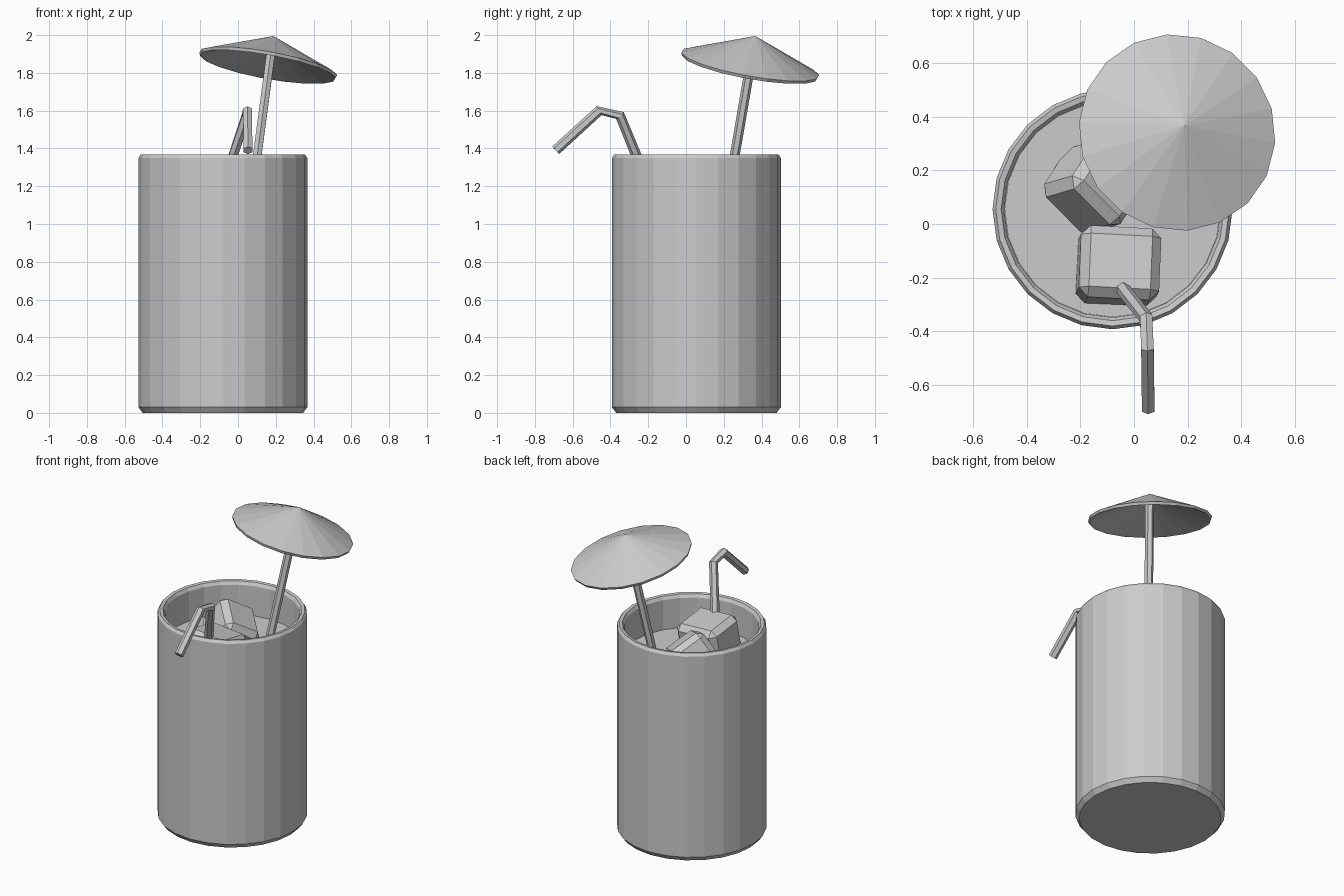
import bpy, bmesh, math
from mathutils import Vector, Euler

if "Cube" in bpy.data.objects:
    bpy.data.objects.remove(bpy.data.objects["Cube"])


def finish(name, bm, loc=(0, 0, 0), rot=None):
    bmesh.ops.recalc_face_normals(bm, faces=bm.faces)
    me = bpy.data.meshes.new(name)
    bm.to_mesh(me)
    bm.free()
    ob = bpy.data.objects.new(name, me)
    ob.location = loc
    if rot is not None:
        ob.rotation_euler = rot
    bpy.context.collection.objects.link(ob)
    return ob


def lathe(name, profile, sides, loc, rot=None):
    """Revolve (radius, z) points about z; radius 0 becomes a pole."""
    bm = bmesh.new()
    rings = []
    for r, z in profile:
        if r == 0:
            rings.append([bm.verts.new((0, 0, z))] * sides)
        else:
            rings.append([bm.verts.new((r * math.cos(a), r * math.sin(a), z))
                          for a in (2 * math.pi * i / sides for i in range(sides))])
    for lo, hi in zip(rings, rings[1:]):
        for i in range(sides):
            j = (i + 1) % sides
            quad = list(dict.fromkeys((lo[i], lo[j], hi[j], hi[i])))
            bm.faces.new(quad)
    return finish(name, bm, loc, rot)


def tube(name, points, radius, sides=6):
    """Sweep a faceted tube along a polyline with mitred bends."""
    pts = [Vector(p) for p in points]
    bm = bmesh.new()
    rings = []
    for k, p in enumerate(pts):
        t = (pts[min(k + 1, len(pts) - 1)] - pts[max(k - 1, 0)]).normalized()
        u = t.cross(Vector((1, 0, 0))).normalized()
        v = t.cross(u)
        rings.append([bm.verts.new(p + radius * (u * math.cos(a) + v * math.sin(a)))
                      for a in (2 * math.pi * i / sides for i in range(sides))])
    for lo, hi in zip(rings, rings[1:]):
        for i in range(sides):
            j = (i + 1) % sides
            bm.faces.new((lo[i], lo[j], hi[j], hi[i]))
    bm.faces.new(rings[0])
    bm.faces.new(rings[-1])
    return finish(name, bm)


def ice(name, size, loc, rot_deg):
    bm = bmesh.new()
    bmesh.ops.create_cube(bm, size=1)
    bmesh.ops.scale(bm, vec=size, verts=bm.verts)
    bmesh.ops.bevel(bm, geom=list(bm.edges), offset=0.035, segments=1, affect='EDGES')
    return finish(name, bm, loc, Euler([math.radians(a) for a in rot_deg]))


CENTRE = (-0.08, 0.055, 0)

# Tumbler with thick wall, chamfered foot and rim
lathe("glass", [(0, 0), (0.425, 0), (0.447, 0.03), (0.447, 1.35), (0.435, 1.368),
                (0.415, 1.365), (0.403, 1.345), (0.403, 0.06), (0, 0.06)], 24, CENTRE)

# Drink filling the tumbler
lathe("drink", [(0, 0.07), (0.4, 0.07), (0.402, 1.15), (0, 1.15)], 24, CENTRE)

# Floating ice cubes
ice("ice_cube_front", (0.3, 0.27, 0.28), (-0.06, -0.16, 1.17), (-9, 4, -3))
ice("ice_cube_back", (0.27, 0.25, 0.25), (-0.15, 0.14, 1.19), (-32, 20, -45))

# Bent drinking straw
tube("straw", [(-0.08, -0.19, 1.18), (-0.02, -0.27, 1.38), (0.045, -0.35, 1.575),
               (0.05, -0.46, 1.6), (0.053, -0.69, 1.39)], 0.027)

# Paper umbrella: tilted shallow cone canopy on a stick
axis = Vector((0.18, 0.18, 1)).normalized()
hub = Vector((0.16, 0.34, 1.845))
tilt = axis.to_track_quat('Z', 'Y').to_euler()
lathe("umbrella_canopy", [(0, 0.155), (0.372, 0.003), (0.365, -0.014), (0.35, -0.01), (0, 0.12)],
      18, hub, tilt)
tube("umbrella_stick", [(0.067, 0.213, 1.1), hub + axis * 0.135], 0.026)
